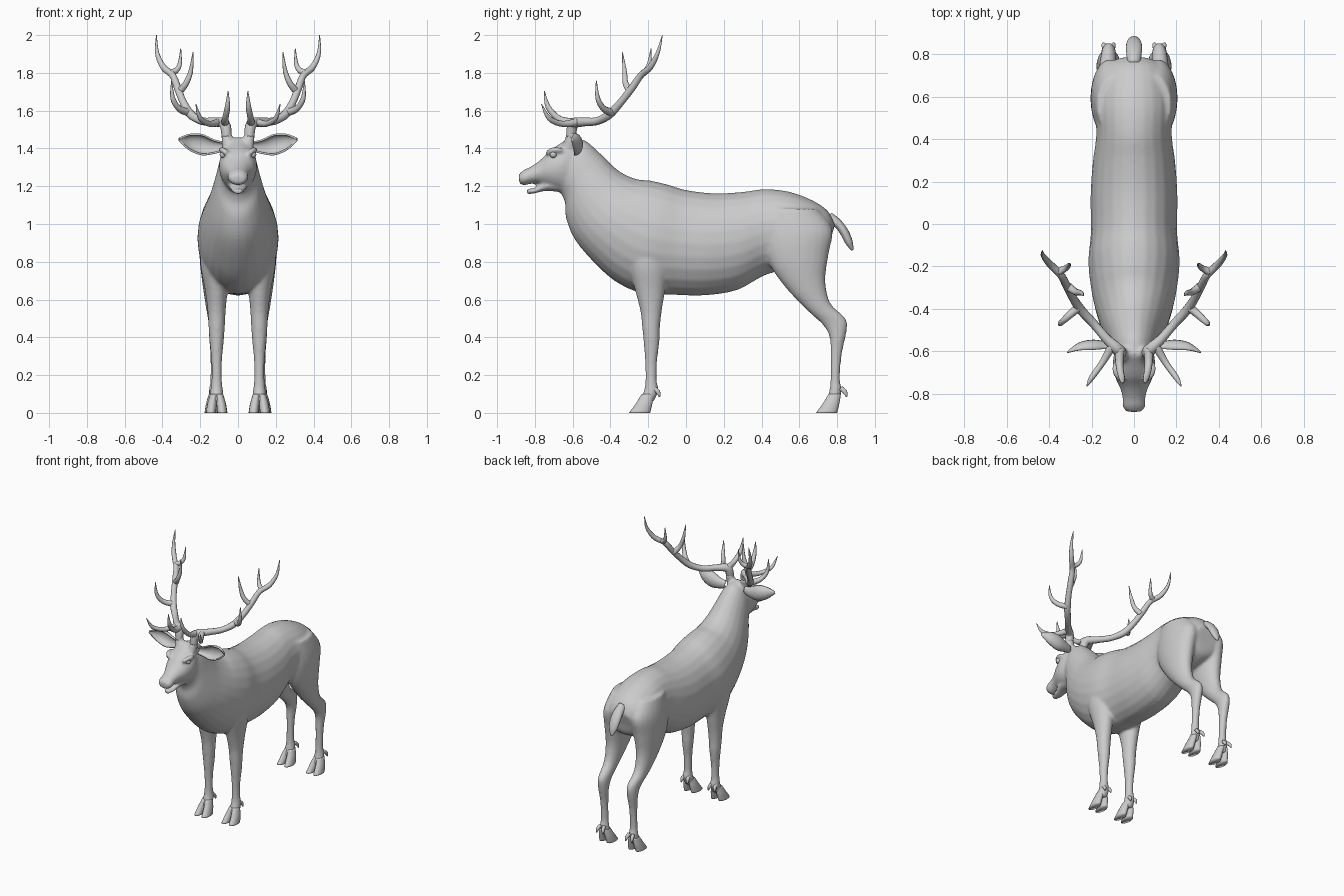
import bpy, bmesh, math
from mathutils import Vector

grey = bpy.data.materials.new("warm_grey")
grey.diffuse_color = (0.6, 0.6, 0.6, 1)


def finish(name, bm):
    bmesh.ops.recalc_face_normals(bm, faces=bm.faces)
    me = bpy.data.meshes.new(name)
    bm.to_mesh(me)
    bm.free()
    me.materials.append(grey)
    me.shade_smooth()
    ob = bpy.data.objects.new(name, me)
    bpy.context.collection.objects.link(ob)
    return ob


def mirror(ob):
    ob.modifiers.new("mirror", 'MIRROR')


def smooth_rows(rows, steps=4):
    """Catmull-Rom interpolation of rows of numbers."""
    out = []
    for i in range(len(rows) - 1):
        a, b, c, d = rows[max(i - 1, 0)], rows[i], rows[i + 1], rows[min(i + 2, len(rows) - 1)]
        for s in range(steps):
            t = s / steps
            out.append([0.5 * (2 * q + (r - p) * t + (2 * p - 5 * q + 4 * r - u) * t * t
                               + (3 * q - p - 3 * r + u) * t ** 3) for p, q, r, u in zip(a, b, c, d)])
    return out + [list(rows[-1])]


def skin(bm, rings):
    for r, q in zip(rings, rings[1:]):
        n = len(r)
        for k in range(n):
            bm.faces.new((r[k], r[(k + 1) % n], q[(k + 1) % n], q[k]))
    bm.faces.new(rings[0][::-1])
    bm.faces.new(rings[-1])


def loft(bm, rows, side=1, n=24):
    """Rows: edge point (y, z), opposite edge point (y, z), centre x, half width."""
    rings = []
    for y1, z1, y2, z2, cx, w in smooth_rows(rows):
        ring = []
        for k in range(n):
            a = 2 * math.pi * k / n
            c = math.cos(a) / 2
            ring.append(bm.verts.new((side * (cx + w * math.sin(a)),
                                      (y1 + y2) / 2 + (y1 - y2) * c, (z1 + z2) / 2 + (z1 - z2) * c)))
        rings.append(ring)
    skin(bm, rings)


def tube(bm, rows, n=10):
    """Rows: x, y, z, radius."""
    pts = smooth_rows(rows, 5)
    rings = []
    for i, p in enumerate(pts):
        d = Vector(pts[min(i + 1, len(pts) - 1)][:3]) - Vector(pts[max(i - 1, 0)][:3])
        u = d.cross(Vector((1, 0.3, 0))).normalized()
        v = d.cross(u).normalized()
        rings.append([bm.verts.new(Vector(p[:3]) + p[3] * (u * math.cos(2 * math.pi * k / n)
                      + v * math.sin(2 * math.pi * k / n))) for k in range(n)])
    skin(bm, rings)


# Body: torso and neck, skull, jaw and four legs fused into one skin
bm = bmesh.new()
torso = [(-.60, 1.455, -.66, 1.16, .09), (-.53, 1.44, -.64, 1.11, .105), (-.45, 1.37, -.635, 1.03, .125),
         (-.36, 1.285, -.59, .92, .155), (-.27, 1.24, -.5, .81, .185), (-.19, 1.23, -.38, .70, .205),
         (-.1, 1.21, -.24, .635, .215), (0, 1.18, -.07, .625, .203), (.15, 1.163, .1, .622, .205),
         (.3, 1.17, .27, .65, .195), (.42, 1.185, .42, .73, .178), (.55, 1.17, .55, .76, .185),
         (.67, 1.125, .66, .78, .17), (.75, 1.07, .735, .82, .14), (.79, 1.0, .76, .9, .08)]
skull = [(-.55, 1.44, -.57, 1.2, .07), (-.61, 1.46, -.63, 1.165, .095), (-.66, 1.43, -.69, 1.18, .1),
         (-.72, 1.39, -.74, 1.2, .086), (-.77, 1.34, -.78, 1.215, .065), (-.82, 1.305, -.82, 1.213, .054),
         (-.86, 1.285, -.86, 1.205, .054), (-.887, 1.262, -.882, 1.215, .036)]
jaw = [(-.64, 1.25, -.64, 1.165, .06), (-.74, 1.225, -.74, 1.175, .05),
       (-.80, 1.192, -.80, 1.162, .036), (-.845, 1.187, -.84, 1.158, .024)]
for part in (torso, skull, jaw):
    loft(bm, [r[:4] + (0, r[4]) for r in part])

front_leg = [(-.33, .98, -.08, .98, .10, .08), (-.31, .8, -.09, .8, .12, .08), (-.27, .65, -.11, .65, .115, .06),
             (-.242, .54, -.128, .54, .113, .048), (-.232, .45, -.138, .45, .113, .043),
             (-.225, .38, -.14, .38, .113, .038), (-.217, .27, -.153, .27, .113, .028),
             (-.215, .17, -.155, .17, .113, .028), (-.225, .11, -.145, .12, .113, .034),
             (-.25, .06, -.17, .06, .113, .036)]
hind_leg = [(.42, 1.08, .70, 1.08, .09, .085), (.40, .93, .775, .97, .11, .092), (.44, .79, .755, .84, .12, .083),
            (.53, .66, .738, .70, .125, .063), (.645, .54, .765, .58, .125, .045), (.725, .465, .845, .50, .12, .037),
            (.76, .40, .85, .43, .12, .034), (.765, .3, .825, .31, .12, .027), (.765, .18, .815, .18, .12, .027),
            (.757, .11, .825, .12, .12, .033), (.74, .06, .81, .06, .12, .036)]
for side in (1, -1):
    loft(bm, front_leg, side)
    loft(bm, hind_leg, side)
    # Eye brow ridge
    tube(bm, [(side * .06, -.74, 1.375, .012), (side * .083, -.70, 1.392, .018), (side * .09, -.655, 1.39, .012)])
    # Antler pedicle
    tube(bm, [(side * .05, -.62, 1.41, .035), (side * .065, -.60, 1.49, .027)])
body = finish("body", bm)
rm = body.modifiers.new("fuse", 'REMESH')
rm.mode = 'VOXEL'
rm.voxel_size = .01
rm.use_smooth_shade = True
sm = body.modifiers.new("soften", 'SMOOTH')
sm.factor = .5
sm.iterations = 6

# Cloven hooves with dewclaws
for name, dy, cx in (("front_hooves", 0, .113), ("hind_hooves", .99, .12)):
    bm = bmesh.new()
    for s in (-1, 1):
        loft(bm, [(-.235 + dy, .10, -.17 + dy, .10, cx + s * .014, .02),
                  (-.265 + dy, .05, -.178 + dy, .05, cx + s * .024, .025),
                  (-.302 + dy, 0, -.19 + dy, 0, cx + s * .03, .027)], n=16)
        tube(bm, [(cx + s * .015, -.17 + dy, .13, .013), (cx + s * .022, -.148 + dy, .11, .012),
                  (cx + s * .026, -.14 + dy, .085, .004)], 8)
    mirror(finish(name, bm))

# Antlers: main beam and tines
bm = bmesh.new()
tube(bm, [(.06, -.61, 1.46, .026), (.072, -.595, 1.53, .029), (.13, -.54, 1.54, .023), (.19, -.47, 1.545, .021),
          (.25, -.405, 1.58, .023), (.29, -.345, 1.645, .02), (.318, -.29, 1.715, .02), (.345, -.24, 1.785, .018),
          (.395, -.19, 1.83, .017), (.428, -.15, 1.905, .011), (.432, -.125, 2.0, .002)])
tines = [[(.068, -.59, 1.535, .024), (.068, -.67, 1.555, .018), (.056, -.73, 1.62, .014), (.052, -.75, 1.705, .002)],
         [(.10, -.57, 1.54, .022), (.15, -.655, 1.53, .016), (.20, -.725, 1.56, .013), (.223, -.765, 1.635, .002)],
         [(.26, -.39, 1.59, .022), (.31, -.435, 1.61, .017), (.345, -.467, 1.665, .013), (.352, -.475, 1.76, .002)],
         [(.31, -.295, 1.70, .02), (.275, -.32, 1.745, .016), (.25, -.325, 1.81, .012), (.238, -.337, 1.91, .002)],
         [(.355, -.225, 1.80, .018), (.325, -.21, 1.815, .015), (.308, -.195, 1.85, .011), (.303, -.185, 1.93, .002)]]
for t in tines:
    tube(bm, t)
mirror(finish("antlers", bm))

# Ears: cupped leaves open to the front
bm = bmesh.new()
grid = []
for x, y, z, h in smooth_rows([(.08, -.575, 1.41, .022), (.13, -.56, 1.41, .035), (.19, -.55, 1.42, .052),
                               (.25, -.56, 1.432, .042), (.29, -.585, 1.442, .02), (.312, -.605, 1.448, .003)]):
    grid.append([bm.verts.new((x, y - .55 * h * (1 - math.cos(a)) * 1.3, z + h * math.sin(a)))
                 for a in (math.pi * .55 * (k / 5 - 1) for k in range(11))])
for r, q in zip(grid, grid[1:]):
    for k in range(10):
        bm.faces.new((r[k], r[k + 1], q[k + 1], q[k]))
ears = finish("ears", bm)
so = ears.modifiers.new("thickness", 'SOLIDIFY')
so.thickness = .01
so.offset = 0
mirror(ears)

# Eyes
bm = bmesh.new()
bmesh.ops.create_uvsphere(bm, u_segments=16, v_segments=10, radius=.019)
bmesh.ops.translate(bm, verts=bm.verts, vec=(.078, -.702, 1.368))
mirror(finish("eyes", bm))

# Tail
bm = bmesh.new()
loft(bm, [(.77, 1.06, .73, 1.0, 0, .03), (.82, 1.02, .785, .985, 0, .036), (.86, .965, .815, .95, 0, .038),
          (.882, .91, .845, .895, 0, .03), (.887, .862, .874, .86, 0, .008)], n=16)
finish("tail", bm)
